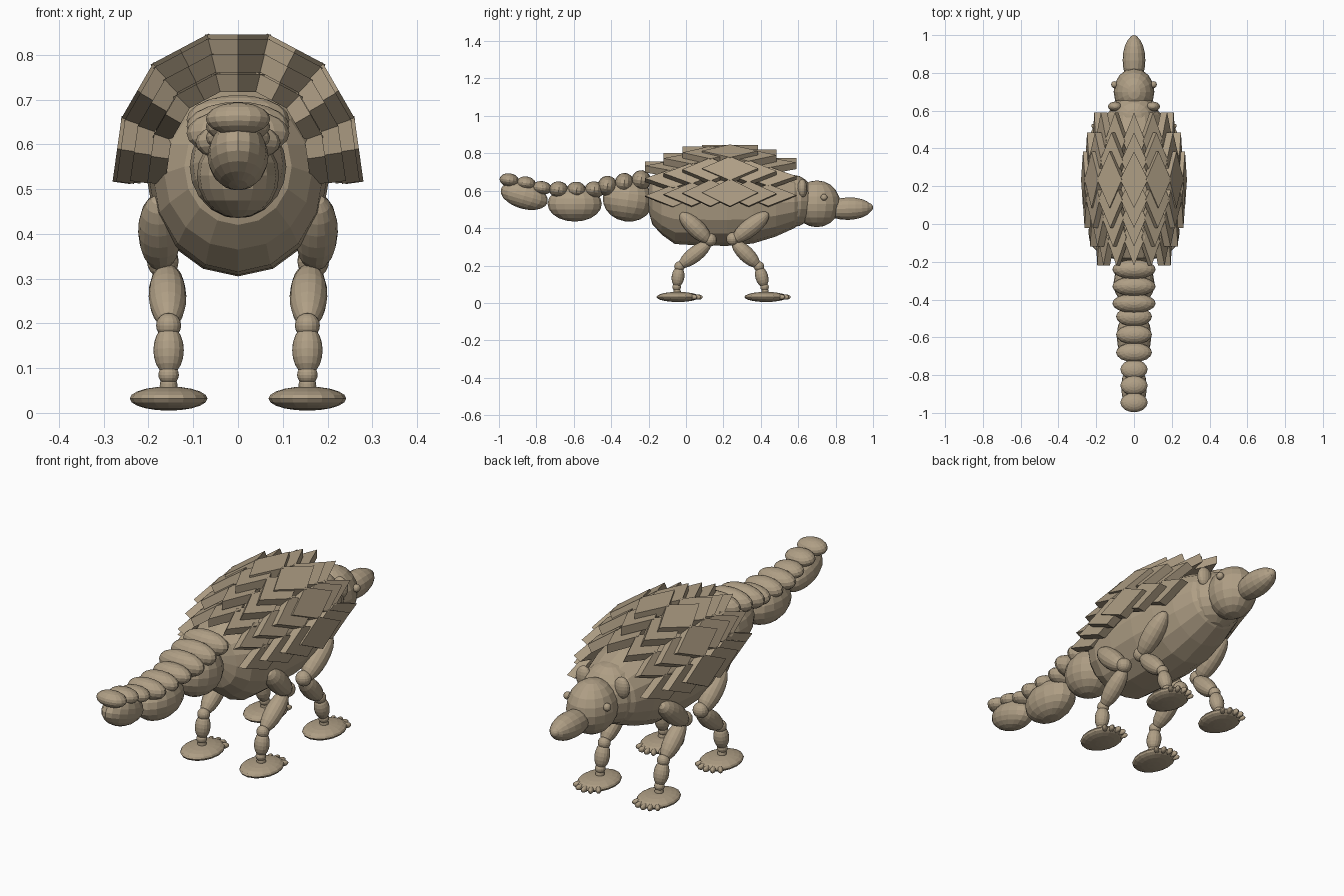
import bpy, bmesh, math
from mathutils import Vector, Matrix

if "Cube" in bpy.data.objects:
    bpy.data.objects.remove(bpy.data.objects["Cube"])

tan = bpy.data.materials.new("dusty_tan")
tan.diffuse_color = (0.43, 0.345, 0.235, 1)
tan.use_nodes = True
tan.node_tree.nodes["Principled BSDF"].inputs["Base Color"].default_value = tan.diffuse_color


def finish(bm, name):
    bmesh.ops.recalc_face_normals(bm, faces=bm.faces)
    me = bpy.data.meshes.new(name)
    bm.to_mesh(me)
    bm.free()
    me.materials.append(tan)
    ob = bpy.data.objects.new(name, me)
    bpy.context.collection.objects.link(ob)
    return ob


def blob(bm, c, r, pitch=0.0, yaw=0.0):
    """Faceted ellipsoid with its pole axis along z."""
    m = (Matrix.Translation(c) @ Matrix.Rotation(yaw, 4, 'Z')
         @ Matrix.Rotation(pitch, 4, 'X') @ Matrix.Diagonal((*r, 1)))
    bmesh.ops.create_uvsphere(bm, u_segments=16, v_segments=10, radius=1, matrix=m)


def limb(bm, a, b, r):
    """Ellipsoid stretched between two points."""
    a, b = Vector(a), Vector(b)
    d = b - a
    m = (Matrix.Translation((a + b) / 2) @ d.to_track_quat('Z', 'Y').to_matrix().to_4x4()
         @ Matrix.Diagonal((r, r, d.length / 2, 1)))
    bmesh.ops.create_uvsphere(bm, u_segments=16, v_segments=10, radius=1, matrix=m)


# Body: lofted rings along y (y, centre height, half width, half height)
rings = [(-.20, .56, .06, .07), (-.18, .55, .12, .13), (-.13, .535, .165, .17),
         (-.06, .53, .19, .215), (.06, .53, .20, .222), (.22, .53, .205, .225),
         (.36, .53, .195, .212), (.48, .535, .175, .18), (.58, .54, .145, .14),
         (.63, .54, .10, .10)]
bm = bmesh.new()
N = 16
loops = [[bm.verts.new((w * math.sin(2 * math.pi * i / N), y,
                        z + h * math.cos(2 * math.pi * i / N))) for i in range(N)]
         for y, z, w, h in rings]
for a, b in zip(loops, loops[1:]):
    for i in range(N):
        j = (i + 1) % N
        bm.faces.new((a[i], a[j], b[j], b[i]))
bm.faces.new(loops[0])
bm.faces.new(loops[-1])
finish(bm, "body")

# Armour: arches of overlapping diamond plates
arches = [(-.07, .72), (.03, .86), (.13, .97), (.235, 1.0), (.335, .92), (.44, .78)]
# place on the largest arch: x, height above arch centre, lean in degrees
spots = [(0, .315, 0), (.13, .283, 28), (.225, .19, 60), (.27, .06, 82)]
T = .04
bm = bmesh.new()
for y, s in arches:
    for x, z, lean in spots:
        for side in ((1,) if x == 0 else (1, -1)):
            m = (Matrix.Translation((side * x * s, y, .53 + z * s))
                 @ Matrix.Rotation(math.radians(side * lean), 4, 'Y'))
            w = .074 * max(s, .8)
            outline = [(w, 0), (0, .15), (-w, 0), (0, -.15)]
            top = [bm.verts.new(m @ Vector((p, q, 0))) for p, q in outline]
            low = [bm.verts.new(m @ Vector((p, q, -T))) for p, q in outline]
            bm.faces.new(top)
            bm.faces.new(low[::-1])
            for i in range(4):
                j = (i + 1) % 4
                bm.faces.new((top[i], low[i], low[j], top[j]))
finish(bm, "armour_plates")

# Head with neck, snout and nose
bm = bmesh.new()
blob(bm, (0, .57, .545), (.135, .12, .14))
blob(bm, (0, .70, .53), (.108, .125, .125))
finish(bm, "head")
bm = bmesh.new()
limb(bm, (0, .74, .50), (0, .995, .508), .06)
finish(bm, "snout")
bm = bmesh.new()
blob(bm, (0, .975, .51), (.025, .025, .024))
finish(bm, "nose")

# Ears and eyes
bm = bmesh.new()
for s in (1, -1):
    blob(bm, (s * .10, .622, .612), (.038, .026, .05))
finish(bm, "ears")
bm = bmesh.new()
for s in (1, -1):
    blob(bm, (s * .104, .738, .565), (.017, .018, .018))
finish(bm, "eyes")

# Tail: three big segments, each topped by three bands
bm = bmesh.new()
for y, z, rx, ry, rz, p in [(-.31, .55, .108, .135, .115, -8), (-.595, .53, .092, .145, .095, 0),
                            (-.865, .573, .068, .13, .07, -16)]:
    blob(bm, (0, y, z), (rx, ry, rz), math.radians(p))
finish(bm, "tail_segments")
bm = bmesh.new()
bands = [((-.24, .655), (-.33, .64), (-.42, .625)),
         ((-.49, .605), (-.585, .603), (-.68, .605)),
         ((-.77, .615), (-.855, .64), (-.945, .657))]
for group, (rx, ry, rz) in zip(bands, [(.115, .052, .055), (.095, .052, .045), (.072, .052, .036)]):
    for y, z in group:
        blob(bm, (0, y, z), (rx, ry, rz), math.radians(-8))
finish(bm, "tail_bands")


# Legs: hip, knee, ankle, fetlock and foot centre given in (y, z)
def leg(name, side, hip, knee, ankle, heel, foot_y):
    X = side * .155
    bm = bmesh.new()
    limb(bm, (side * .178, *hip), (side * .172, *knee), .048)
    blob(bm, (side * .168, knee[0], knee[1] + .012), (.035, .035, .035))
    k, a, h = Vector((side * .16, *knee)), Vector((X, *ankle)), Vector((X, *heel))
    limb(bm, k, a, .042)
    blob(bm, a, (.028, .028, .028))
    limb(bm, a, h, .034)
    blob(bm, h, (.023, .023, .022))
    limb(bm, h, (X, heel[0] + .005, .035), .02)
    finish(bm, name + "_leg")
    bm = bmesh.new()
    blob(bm, (X, foot_y - .008, .032), (.087, .115, .027))
    for i in range(-2, 3):
        t = math.radians(i * 20)
        blob(bm, (X + .078 * math.sin(t) * 1.05, foot_y - .008 + .108 * math.cos(t), .031),
             (.012, .024, .014), 0, -t)
    finish(bm, name + "_foot")


for side, label in ((1, "right"), (-1, "left")):
    leg("tail_end_" + label, side, (-.03, .48), (.13, .325), (-.035, .195), (-.05, .085), -.035)
    leg("head_end_" + label, side, (.44, .48), (.25, .33), (.39, .195), (.42, .085), .435)
